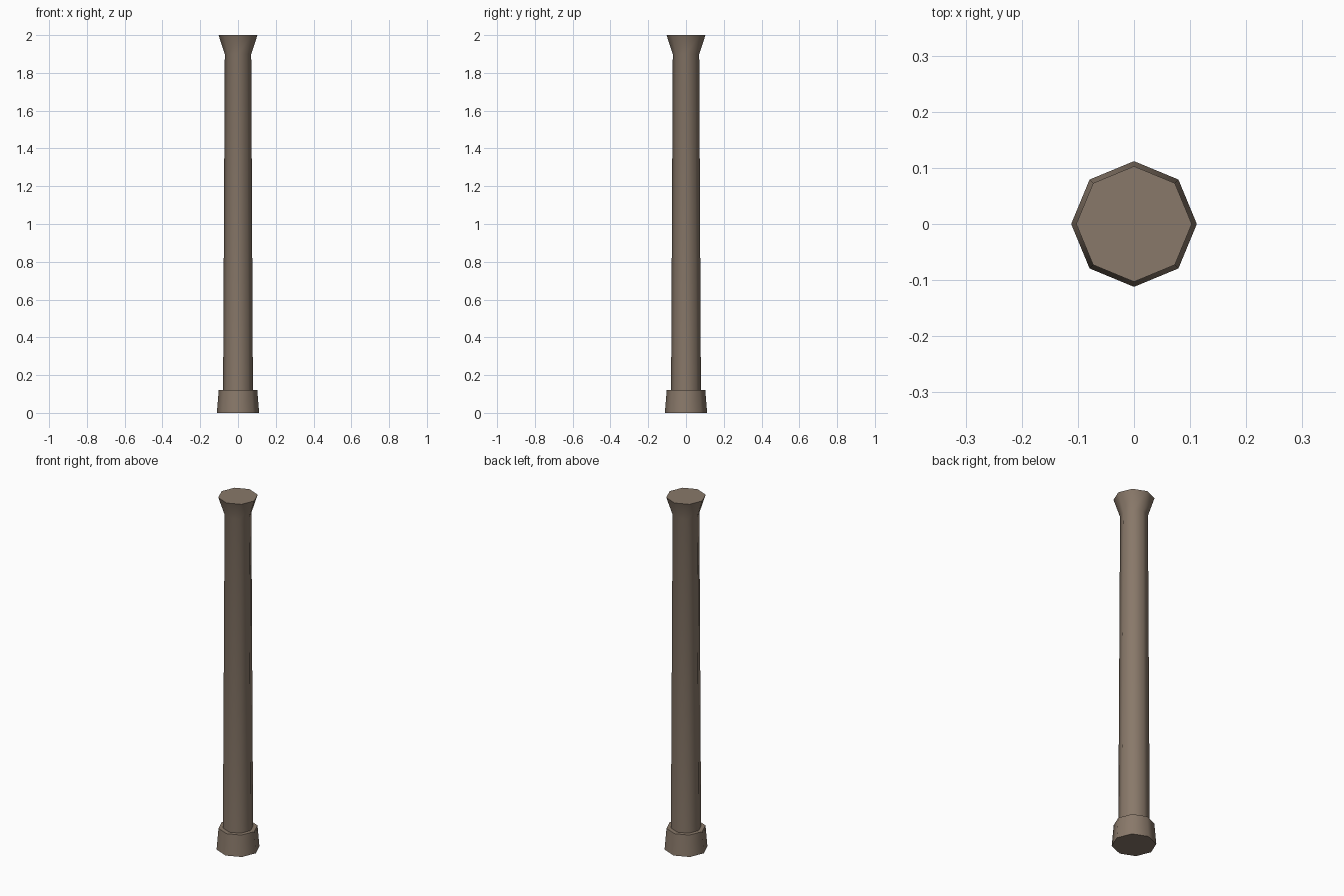
import bpy, bmesh, math

if "Cube" in bpy.data.objects:
    bpy.data.objects.remove(bpy.data.objects["Cube"])

brown = bpy.data.materials.new("weathered brown")
brown.diffuse_color = (0.25, 0.19, 0.143, 1)
brown.use_nodes = True
brown.node_tree.nodes["Principled BSDF"].inputs["Base Color"].default_value = brown.diffuse_color

SIDES = 8


def turned(name, profile):
    """Eight-sided turned solid from (radius, height) points, bottom to top."""
    bm = bmesh.new()
    rings = []
    for r, z in profile:
        rings.append([bm.verts.new((r * math.cos(math.tau * i / SIDES),
                                    r * math.sin(math.tau * i / SIDES), z))
                      for i in range(SIDES)])
    for a, b in zip(rings, rings[1:]):
        for i in range(SIDES):
            j = (i + 1) % SIDES
            bm.faces.new((a[i], a[j], b[j], b[i])).smooth = True
    # flat end caps with hard rims
    for cap in (bm.faces.new(rings[0][::-1]), bm.faces.new(rings[-1])):
        for e in cap.edges:
            e.smooth = False
    mesh = bpy.data.meshes.new(name)
    bm.to_mesh(mesh)
    bm.free()
    mesh.materials.append(brown)
    obj = bpy.data.objects.new(name, mesh)
    bpy.context.collection.objects.link(obj)
    return obj


# flared foot block
turned("base", [(0.112, 0.0), (0.102, 0.12)])

# tapering shaft opening into a flared capital
turned("shaft_and_capital", [(0.079, 0.115), (0.07, 1.9), (0.103, 2.0)])
